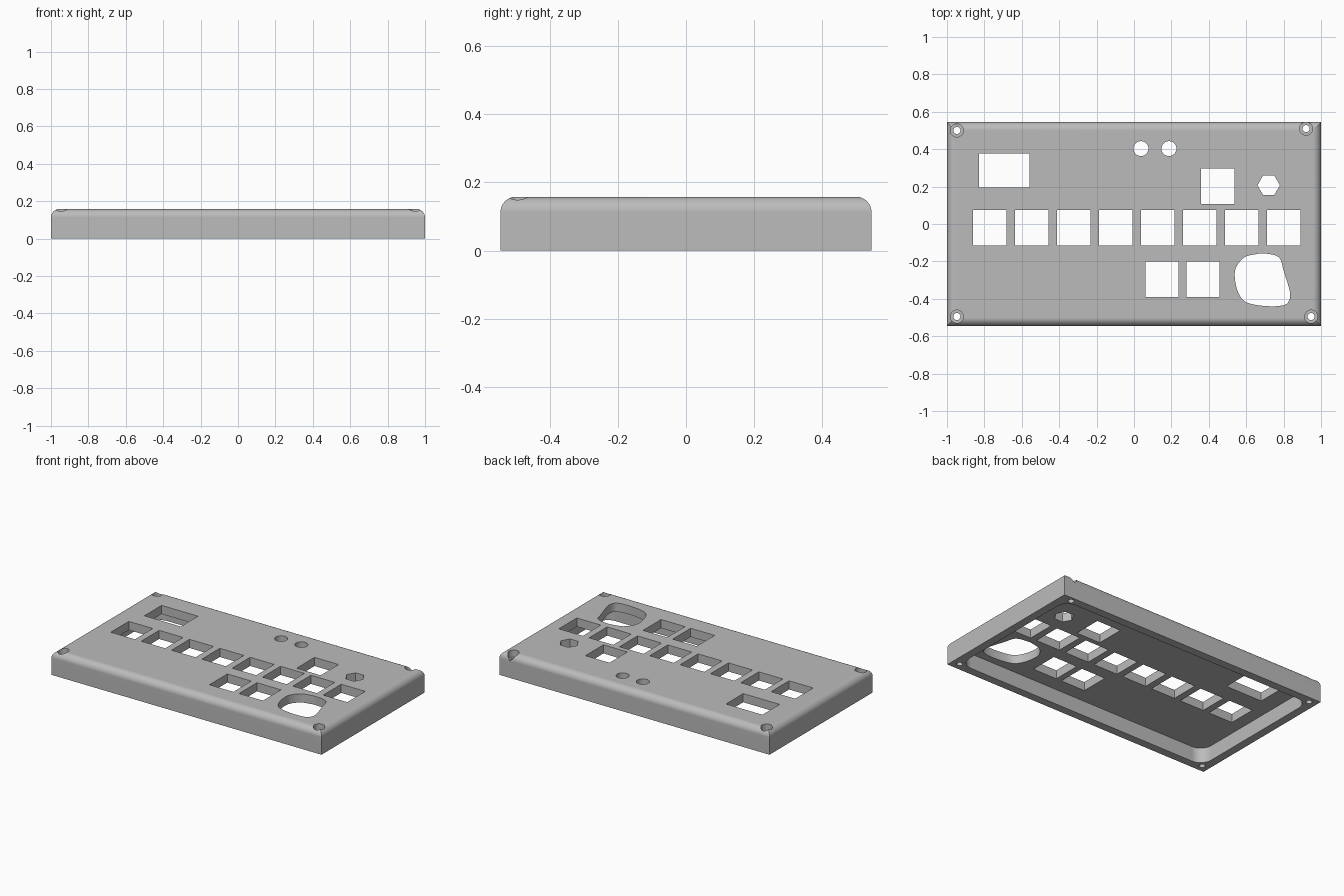
import bpy, bmesh
from math import cos, sin, pi, radians
from mathutils import Vector

if "Cube" in bpy.data.objects:
    bpy.data.objects.remove(bpy.data.objects["Cube"], do_unlink=True)

LENGTH, DEPTH, HEIGHT = 2.0, 1.09, 0.158
FILLET, RIM, CAVITY_TOP = 0.045, 0.055, 0.10

grey = bpy.data.materials.new("grey_plastic")
grey.use_nodes = True
colour = (0.5, 0.5, 0.5, 1)
grey.diffuse_color = colour
grey.node_tree.nodes["Principled BSDF"].inputs["Base Color"].default_value = colour


def prism(name, outline, z0, z1, bevel_rule=None, radius=0.0):
    """Extrude a flat outline upward, optionally rounding the edges that fit a rule."""
    bm = bmesh.new()
    base = bm.faces.new([bm.verts.new((x, y, z0)) for x, y in outline])
    top = bmesh.ops.extrude_face_region(bm, geom=[base])["geom"]
    verts = [g for g in top if isinstance(g, bmesh.types.BMVert)]
    bmesh.ops.translate(bm, verts=verts, vec=(0, 0, z1 - z0))
    if bevel_rule:
        edges = [e for e in bm.edges if bevel_rule(*(v.co.z for v in e.verts))]
        bmesh.ops.bevel(bm, geom=edges, offset=radius, segments=8, profile=0.5,
                        affect='EDGES')
    bmesh.ops.recalc_face_normals(bm, faces=bm.faces)
    mesh = bpy.data.meshes.new(name)
    bm.to_mesh(mesh)
    bm.free()
    mesh.materials.append(grey)
    obj = bpy.data.objects.new(name, mesh)
    bpy.context.collection.objects.link(obj)
    return obj


def rectangle(x, y, w, h):
    return [(x + sx * w / 2, y + sy * h / 2)
            for sx, sy in ((-1, -1), (1, -1), (1, 1), (-1, 1))]


def polygon(x, y, r, sides):
    return [(x + r * cos(2 * pi * i / sides), y + r * sin(2 * pi * i / sides))
            for i in range(sides)]


def smooth_loop(points, steps=4):
    """Closed smooth curve through the points."""
    pts, out = [Vector(p) for p in points], []
    for i in range(len(pts)):
        a, b, c, d = (pts[(i + k) % len(pts)] for k in (-1, 0, 1, 2))
        for s in range(steps):
            t = s / steps
            p = 0.5 * (2 * b + (c - a) * t + (2 * a - 5 * b + 4 * c - d) * t ** 2
                       + (3 * b - a - 3 * c + d) * t ** 3)
            out.append((p.x, p.y))
    return out


# Case with rounded upper rim
case = prism("case_cover", rectangle(0, 0, LENGTH, DEPTH), 0, HEIGHT,
             lambda a, b: min(a, b) > HEIGHT - 0.001, FILLET)


def cut(outline, z0=-0.1, z1=0.3, bevel_rule=None, radius=0.0):
    cutter = prism("cutter", outline, z0, z1, bevel_rule, radius)
    cutter.hide_render = True
    mod = case.modifiers.new("cut", 'BOOLEAN')
    mod.operation, mod.solver, mod.object = 'DIFFERENCE', 'EXACT', cutter
    bpy.context.view_layer.objects.active = case
    bpy.ops.object.modifier_apply(modifier=mod.name)
    bpy.data.objects.remove(cutter, do_unlink=True)


# Hollow underside with rounded corners
cut(rectangle(0, 0, LENGTH - 2 * RIM, DEPTH - 2 * RIM), -0.1, CAVITY_TOP,
    lambda a, b: abs(a - b) > 0.05, 0.08)

# Display window and button openings
cut(rectangle(-0.695, 0.286, 0.27, 0.182))
buttons = [(-0.772 + 0.2246 * i, -0.02) for i in range(8)]
buttons += [(0.447, 0.203), (0.15, -0.295), (0.369, -0.295)]
for x, y in buttons:
    cut(rectangle(x, y, 0.178, 0.19))

# Indicator holes and hexagonal hole
for x in (0.037, 0.187):
    cut(polygon(x, 0.403, 0.04, 32))
cut(polygon(0.72, 0.207, 0.06, 6))

# Large irregular opening
cut(smooth_loop([(0.70, -0.158), (0.775, -0.178), (0.80, -0.25), (0.833, -0.36),
                 (0.829, -0.41), (0.797, -0.435), (0.706, -0.439), (0.604, -0.42),
                 (0.56, -0.372), (0.54, -0.297), (0.545, -0.233), (0.588, -0.18),
                 (0.642, -0.163)]))

# Counterbored corner screw holes
for x, y in ((-0.947, 0.5), (0.92, 0.51), (-0.947, -0.495), (0.947, -0.495)):
    cut(polygon(x, y, 0.035, 32), 0.11, 0.3)
    cut(polygon(x, y, 0.019, 24))

# Shading
bpy.ops.object.select_all(action='DESELECT')
case.select_set(True)
bpy.context.view_layer.objects.active = case
bpy.ops.object.shade_smooth_by_angle(angle=radians(30))
normals = case.modifiers.new("even_normals", 'WEIGHTED_NORMAL')
normals.keep_sharp = True
